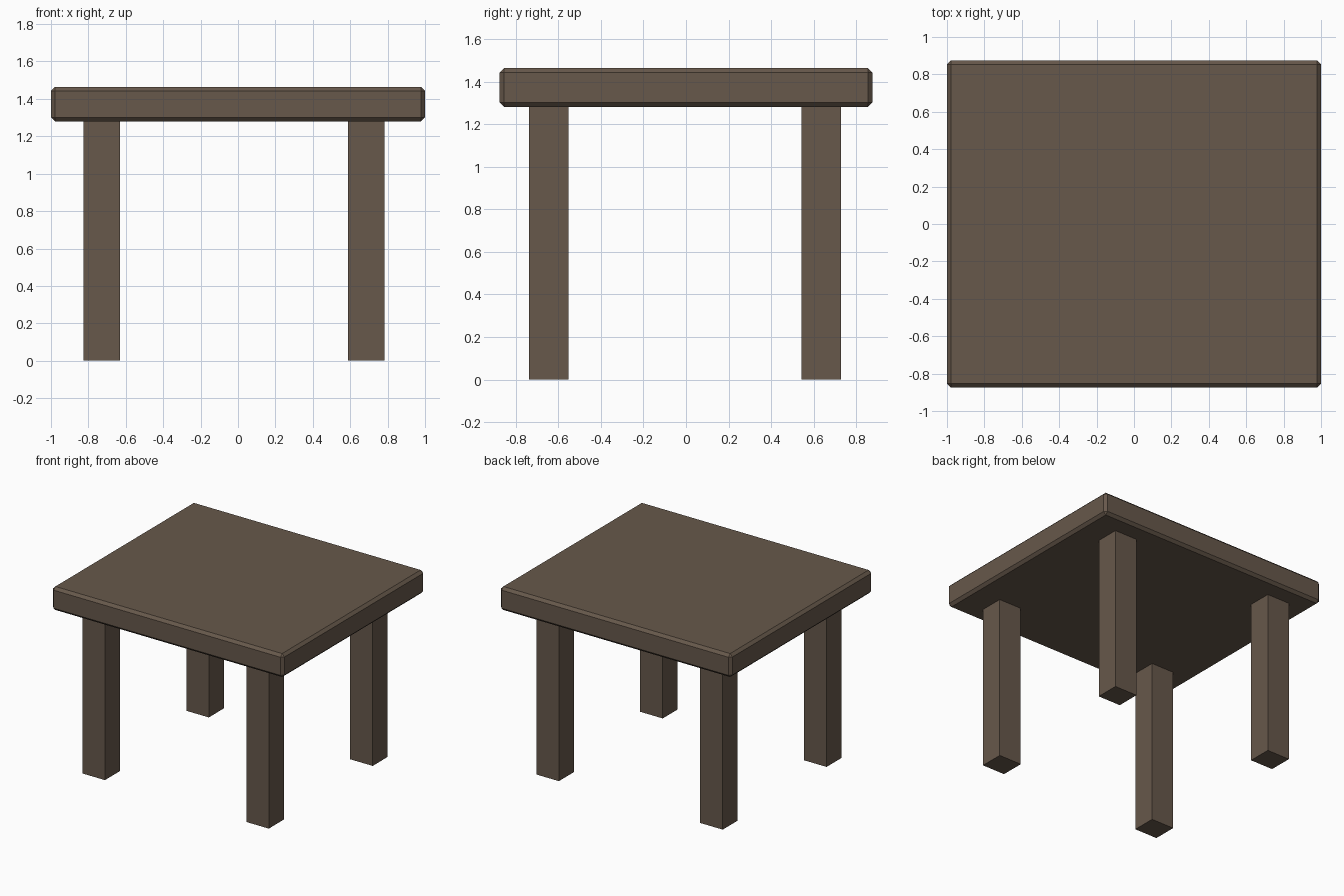
import bpy
import bmesh

if "Cube" in bpy.data.objects:
    bpy.data.objects.remove(bpy.data.objects["Cube"])

wood = bpy.data.materials.new("dark brown wood")
wood.diffuse_color = (0.135, 0.098, 0.07, 1.0)
wood.use_nodes = True
wood.node_tree.nodes["Principled BSDF"].inputs["Base Color"].default_value = wood.diffuse_color


def box(name, lo, hi, chamfer=0.0):
    """Box between two corners, with optional flat chamfered edges."""
    bm = bmesh.new()
    bmesh.ops.create_cube(bm, size=1.0)
    for v in bm.verts:
        v.co = [lo[i] + (v.co[i] + 0.5) * (hi[i] - lo[i]) for i in range(3)]
    if chamfer:
        bmesh.ops.bevel(bm, geom=bm.edges[:], offset=chamfer, segments=1,
                        affect='EDGES', clamp_overlap=True)
    bmesh.ops.recalc_face_normals(bm, faces=bm.faces[:])
    mesh = bpy.data.meshes.new(name)
    bm.to_mesh(mesh)
    bm.free()
    mesh.materials.append(wood)
    obj = bpy.data.objects.new(name, mesh)
    bpy.context.collection.objects.link(obj)
    return obj


TOP_BOTTOM, TOP_HEIGHT = 1.28, 1.463

# Tabletop: thick slab with a narrow chamfer on every edge
box("tabletop", (-1, -0.875, TOP_BOTTOM), (1, 0.875, TOP_HEIGHT), 0.021)

# Four square legs, set slightly off centre under the top
for side, x0, x1 in (("left", -0.827, -0.632), ("right", 0.588, 0.783)):
    for end, y0, y1 in (("front", -0.738, -0.553), ("back", 0.543, 0.728)):
        box(f"{end}_{side}_leg", (x0, y0, 0), (x1, y1, TOP_BOTTOM))
